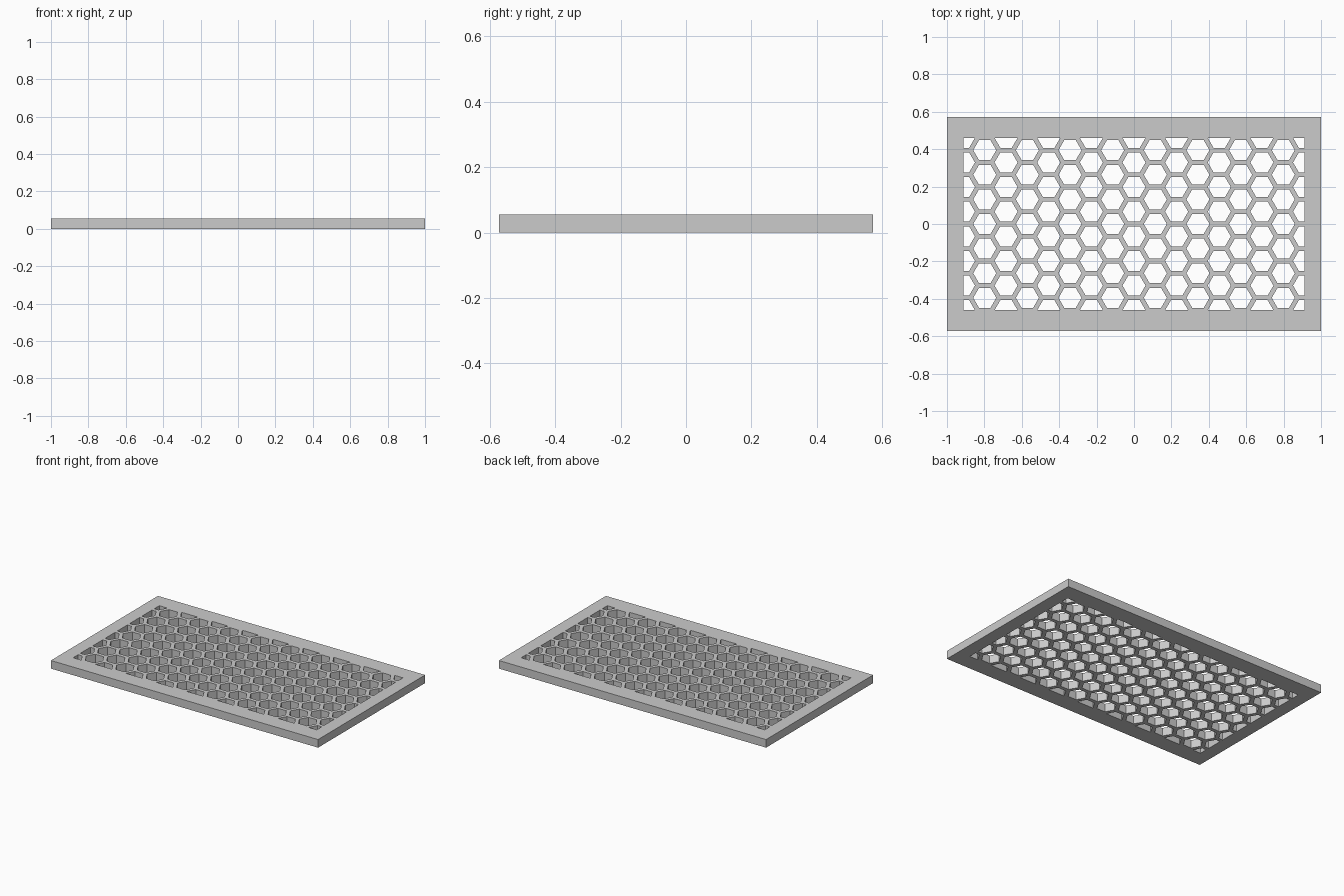
import bpy, bmesh, math
from mathutils import Matrix, Vector

if "Cube" in bpy.data.objects:
    bpy.data.objects.remove(bpy.data.objects["Cube"], do_unlink=True)

HALF_X, HALF_Y, THICK = 1.0, 0.572, 0.055      # outer slab
COL = 0.114                                    # spacing of cell columns
ROW = COL * 2 / math.sqrt(3)                   # spacing of cells in a column
WIN_X, WIN_Y = 8 * COL, 3.5 * ROW              # half size of the grille opening
WALL = 0.025                                   # thickness of the cell walls
RADIUS = (ROW - WALL) / math.sqrt(3)

grey = bpy.data.materials.new("light grey")
grey.use_nodes = True
colour = (0.6, 0.6, 0.6, 1)
grey.diffuse_color = colour
grey.node_tree.nodes["Principled BSDF"].inputs["Base Color"].default_value = colour


def make_object(name, bm):
    mesh = bpy.data.meshes.new(name)
    bm.to_mesh(mesh)
    bm.free()
    mesh.materials.append(grey)
    obj = bpy.data.objects.new(name, mesh)
    bpy.context.collection.objects.link(obj)
    return obj


# Solid slab
bm = bmesh.new()
bmesh.ops.create_cube(bm, size=1, matrix=Matrix.Translation((0, 0, THICK / 2))
                      @ Matrix.Diagonal((2 * HALF_X, 2 * HALF_Y, THICK, 1)))
panel = make_object("honeycomb_panel", bm)

# Hexagonal cells in staggered columns
bm = bmesh.new()
for i in range(-8, 9):
    shift = 0 if i % 2 else ROW / 2
    for j in range(-4, 4):
        y = j * ROW + shift
        if abs(y) < WIN_Y + 0.01:
            bmesh.ops.create_circle(bm, cap_ends=True, segments=6, radius=RADIUS,
                                    matrix=Matrix.Translation((i * COL, y, -0.05))
                                    @ Matrix.Rotation(math.pi / 6, 4, "Z")
                                    @ Matrix.Rotation(math.pi / 6, 4, "Z")
                                    @ Matrix.Rotation(math.pi / 6, 4, "Z"))

# Turn the cells so that their flat sides lie along x
first = max(bm.faces, key=lambda f: f.calc_area())
if abs(max(v.co.x for v in first.verts) - first.calc_center_median().x) < RADIUS * 0.95:
    for f in bm.faces:
        bmesh.ops.rotate(bm, verts=f.verts, cent=f.calc_center_median(),
                         matrix=Matrix.Rotation(math.pi / 6, 3, "Z"))

# Trim the cells to the opening
for normal, reach in ((Vector((1, 0, 0)), WIN_X), (Vector((0, 1, 0)), WIN_Y)):
    for side in (-1, 1):
        bmesh.ops.bisect_plane(bm, geom=bm.verts[:] + bm.edges[:] + bm.faces[:],
                               plane_co=normal * side * reach,
                               plane_no=normal * side, clear_outer=True)

# Raise the cells into prisms and cut them through the slab
raised = bmesh.ops.extrude_face_region(bm, geom=bm.faces[:], use_keep_orig=True)
bmesh.ops.translate(bm, vec=(0, 0, THICK + 0.1),
                    verts=[g for g in raised["geom"] if isinstance(g, bmesh.types.BMVert)])
bmesh.ops.recalc_face_normals(bm, faces=bm.faces[:])
cutter = make_object("cell_cutter", bm)
cutter.hide_render = True

cut = panel.modifiers.new("cells", "BOOLEAN")
cut.operation = "DIFFERENCE"
cut.solver = "EXACT"
cut.object = cutter
bpy.context.view_layer.objects.active = panel
bpy.ops.object.modifier_apply(modifier=cut.name)
bpy.data.objects.remove(cutter, do_unlink=True)
